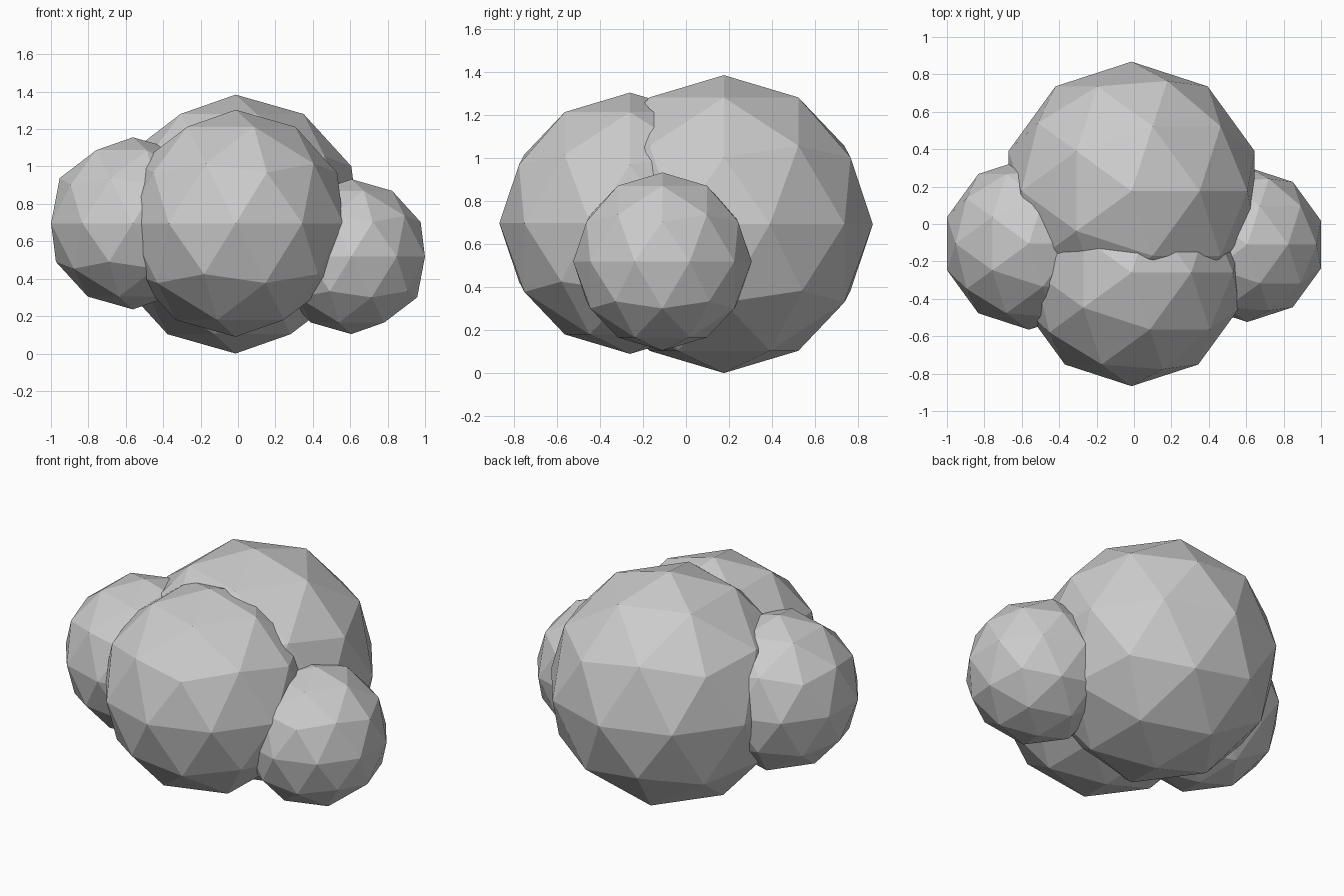
import bpy

if "Cube" in bpy.data.objects:
    bpy.data.objects.remove(bpy.data.objects["Cube"])

# name, centre, radius of each faceted lobe
LOBES = [
    ("back_lobe", (-0.013, 0.176, 0.692), 0.692),
    ("front_lobe", (-0.013, -0.260, 0.696), 0.607),
    ("left_lobe", (-0.562, -0.105, 0.696), 0.460),
    ("right_lobe", (0.606, -0.110, 0.518), 0.414),
]


def lobe(name, centre, radius):
    bpy.ops.mesh.primitive_ico_sphere_add(subdivisions=2, radius=radius, location=centre)
    ob = bpy.context.object
    ob.name = name
    return ob


# Fuse the lobes into one clean outer skin
body, *others = [lobe(*spec) for spec in LOBES]
body.name = "faceted_cluster"
for ob in others:
    mod = body.modifiers.new("fuse", 'BOOLEAN')
    mod.operation = 'UNION'
    mod.solver = 'EXACT'
    mod.object = ob
    bpy.context.view_layer.objects.active = body
    bpy.ops.object.modifier_apply(modifier=mod.name)
    bpy.data.objects.remove(ob)
